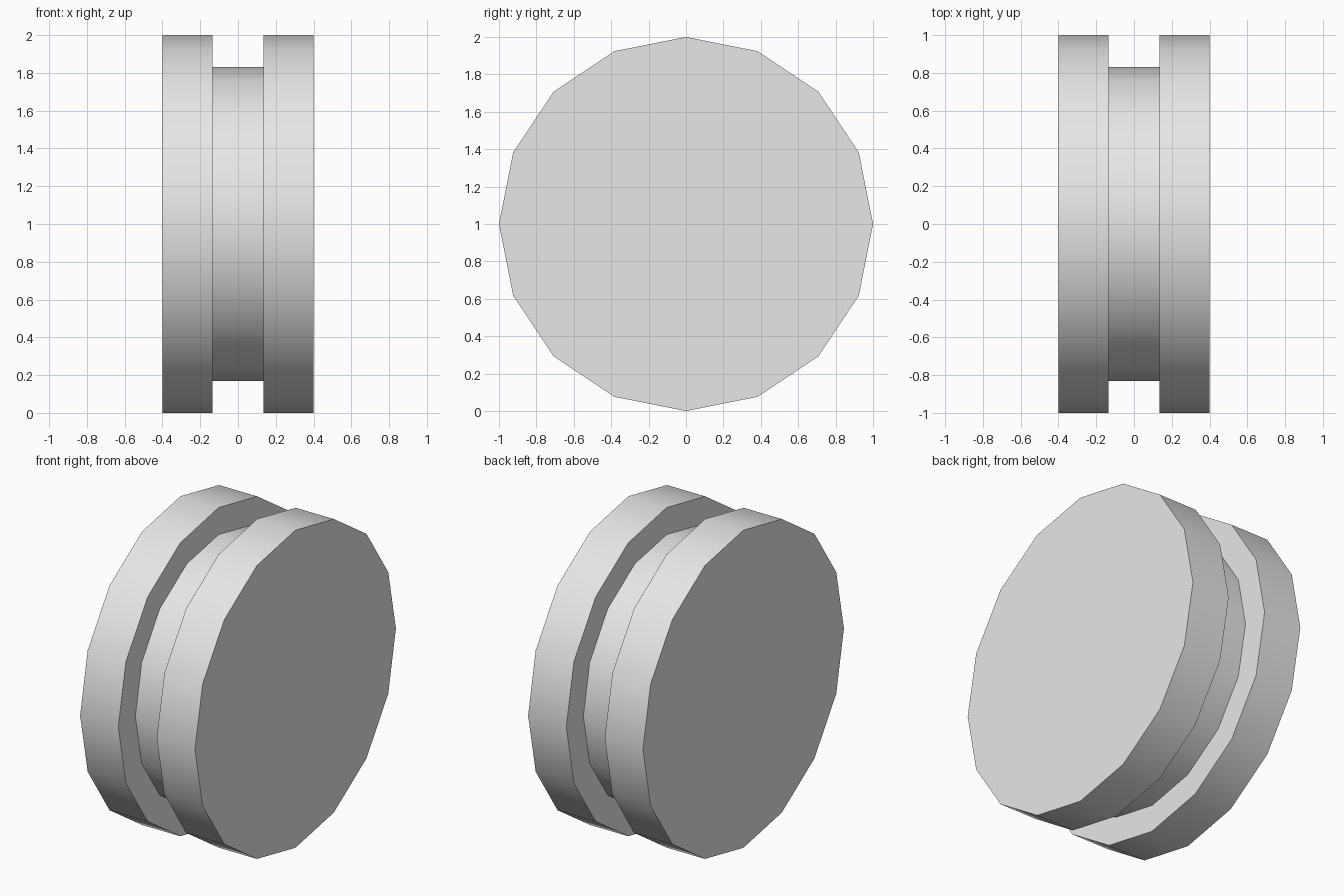
import bpy
import bmesh
from math import cos, sin, tau, radians

cube = bpy.data.objects.get("Cube")
if cube:
    bpy.data.objects.remove(cube, do_unlink=True)

SIDES = 16
RIM, HUB = 1.0, 0.83           # radii
HALF, GROOVE = 0.4, 0.134      # half widths along x

# Plain grey
grey = bpy.data.materials.new("light_grey")
grey.use_nodes = True
colour = (0.8, 0.8, 0.8, 1)
grey.diffuse_color = colour
grey.node_tree.nodes["Principled BSDF"].inputs["Base Color"].default_value = colour

# Wheel cross-section as (x, radius): flange, groove, flange
profile = [(-HALF, RIM), (-GROOVE, RIM), (-GROOVE, HUB),
           (GROOVE, HUB), (GROOVE, RIM), (HALF, RIM)]

bm = bmesh.new()
rings = []
for x, r in profile:
    angles = [tau * i / SIDES for i in range(SIDES)]
    rings.append([bm.verts.new((x, r * cos(a), RIM + r * sin(a))) for a in angles])

# Rims, groove walls and hub
for a, b in zip(rings, rings[1:]):
    for i in range(SIDES):
        j = (i + 1) % SIDES
        bm.faces.new((a[i], a[j], b[j], b[i]))

# Flat end caps
bm.faces.new(rings[0])
bm.faces.new(rings[-1])
bmesh.ops.recalc_face_normals(bm, faces=bm.faces[:])

mesh = bpy.data.meshes.new("grooved_wheel")
bm.to_mesh(mesh)
bm.free()
mesh.materials.append(grey)
wheel = bpy.data.objects.new("grooved_wheel", mesh)
bpy.context.collection.objects.link(wheel)

# Smooth around the rims, sharp at the corners
bpy.ops.object.select_all(action="DESELECT")
wheel.select_set(True)
bpy.context.view_layer.objects.active = wheel
bpy.ops.object.shade_smooth_by_angle(angle=radians(30))
